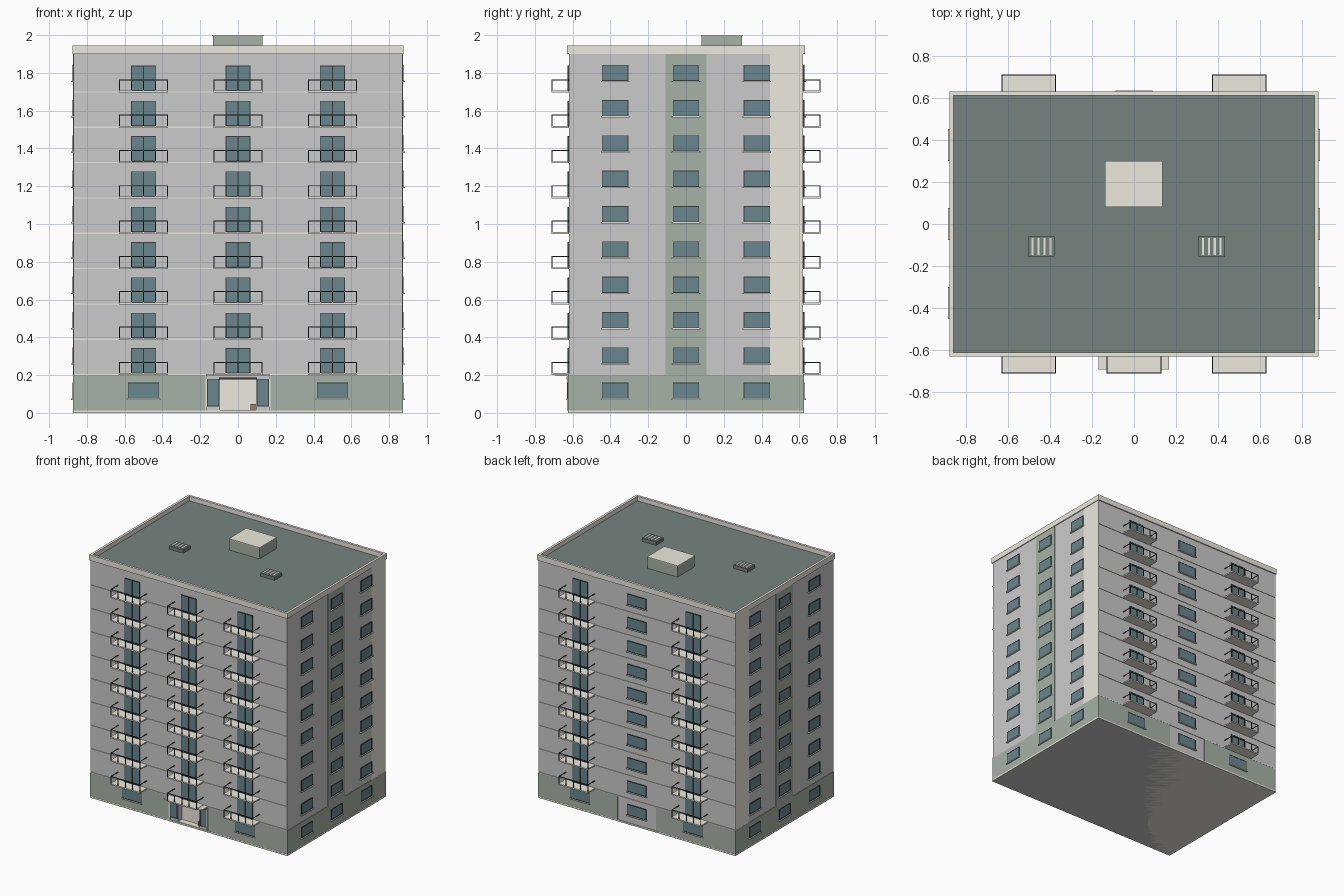
import bpy, bmesh

if "Cube" in bpy.data.objects:
    bpy.data.objects.remove(bpy.data.objects["Cube"])

W, D = 0.87, 0.62            # half width, half depth
TOP, FLOOR = 1.9, 0.187      # wall top, storey height
BOXES = {}                   # part name -> list of boxes

COLORS = {
    "green": (0.39, 0.45, 0.39, 1), "cream": (0.85, 0.82, 0.74, 1),
    "roof": (0.18, 0.23, 0.21, 1), "glass": (0.14, 0.24, 0.27, 1),
    "dark": (0.04, 0.05, 0.05, 1), "brown": (0.35, 0.2, 0.12, 1),
}
PART_COLOR = {
    "base_panels": "green", "side_strips": "green", "corner_panels": "cream",
    "floor_bands": "cream", "parapet": "cream", "roof_deck": "roof",
    "stair_house": "green", "stair_house_cap": "cream", "vents": "roof",
    "vent_slats": "cream", "window_glass": "glass", "window_frames": "dark",
    "window_sills": "cream", "balcony_slabs": "cream", "balcony_rails": "dark",
    "entrance_panel": "cream", "entrance_frame": "cream", "entrance_beam": "dark",
    "canopy": "cream", "door_box": "brown", "plinth": "cream",
}


def add(part, x0, x1, y0, y1, z0, z1):
    BOXES.setdefault(part, []).append((x0, x1, y0, y1, z0, z1))


def wall_box(part, side, u0, u1, d0, d1, z0, z1):
    """Box on a facade: u along the wall, d outward from it."""
    if side in "FB":
        s, e = (-1, D) if side == "F" else (1, D)
        a, b = sorted((s * (e + d0), s * (e + d1)))
        add(part, u0, u1, a, b, z0, z1)
    else:
        s = -1 if side == "L" else 1
        a, b = sorted((s * (W + d0), s * (W + d1)))
        add(part, a, b, u0, u1, z0, z1)


def window(side, u, z0, z1, hw, sill=True):
    wall_box("window_glass", side, u - hw + .004, u + hw - .004, -.005, .005, z0 + .004, z1 - .004)
    for s in (-1, 1):
        c = u + s * (hw - .002)
        wall_box("window_frames", side, c - .002, c + .002, -.005, .007, z0, z1)
    for z in (z0, z1 - .004):
        wall_box("window_frames", side, u - hw, u + hw, -.005, .007, z, z + .004)
    if sill:
        wall_box("window_sills", side, u - hw - .006, u + hw + .006, -.002, .014, z0 - .007, z0)


def balcony(side, u, z):
    h, out, t = .13, .092, .0025
    wall_box("balcony_slabs", side, u - h, u + h, 0, out, z, z + .01)
    for k in range(5):
        c = u - h + t + k * (2 * h - 2 * t) / 4
        wall_box("balcony_rails", side, c - t, c + t, out - 2 * t, out, z + .01, z + .07)
    wall_box("balcony_rails", side, u - h, u + h, out - 2 * t, out, z + .065, z + .07)
    for s in (-1, 1):
        c = u + s * (h - t)
        wall_box("balcony_rails", side, c - t, c + t, 0, out, z + .065, z + .07)
    window(side, u, z + .01, z + .143, .066, False)
    wall_box("window_frames", side, u - .002, u + .002, 0, .007, z + .01, z + .143)


# main block, plinth and coloured wall panels
add("main_block", -W, W, -D, D, 0, TOP)
for side in "FB":
    wall_box("base_panels", side, -W - .003, -.17, -.005, .004, .012, .2)
    wall_box("base_panels", side, .17, W + .003, -.005, .004, .012, .2)
    for k in range(9):
        z = .2 + k * FLOOR
        wall_box("floor_bands", side, -W, W, -.002, .005, z, z + .006)
for side in "LR":
    wall_box("base_panels", side, -D, D, -.005, .003, .012, .2)
    wall_box("side_strips", side, -.108, .108, -.005, .003, .2, TOP)
    wall_box("corner_panels", side, .445, D, -.005, .002, .2, TOP)
add("plinth", -W - .004, W + .004, -D - .005, D + .005, 0, .012)

# side windows, ten storeys
for side in "LR":
    for k in range(10):
        for u in (-.375, 0, .375):
            z = .075 + k * FLOOR
            window(side, u, z, z + .085, .07)

# front and back balconies, back middle windows, ground windows
for k in range(9):
    z = .2 + k * FLOOR
    for u in (-.5, 0, .5):
        balcony("F", u, z)
    for u in (-.5, .5):
        balcony("B", u, z)
for k in range(10):
    z = .075 + k * FLOOR
    window("B", 0, z, z + .085, .083)
for side in "FB":
    for u in (-.5, .5):
        window(side, u, .075, .16, .083)

# entrance: recessed panel, side lights, posts, canopy
add("entrance_panel", -.095, .095, -D + .045, -D + .06, .012, .18)
add("entrance_panel", -.095, .095, -D - .003, -D + .06, .012, .016)
add("door_box", .066, .094, -D + .02, -D + .046, .016, .048)
for s in (-1, 1):
    window("F", s * .132, .035, .18, .032, False)
    wall_box("entrance_frame", "F", s * .168 - .005, s * .168 + .005, -.002, .01, .012, .2)
wall_box("entrance_beam", "F", -.1, .1, 0, .012, .178, .188)
wall_box("canopy", "F", -.17, .167, 0, .072, .196, .207)

# roof: deck, parapet, stair house, vents
add("roof_deck", -W, W, -D, D, TOP, 1.908)
for s in (-1, 1):
    a, b = sorted((s * (D - .01), s * (D + .009)))
    add("parapet", -W - .007, W + .007, a, b, TOP, 1.944)
    a, b = sorted((s * (W - .012), s * (W + .007)))
    add("parapet", a, b, -D + .01, D - .01, TOP, 1.944)
add("stair_house", -.133, .131, .083, .297, 1.9, 1.994)
add("stair_house_cap", -.137, .135, .08, .3, 1.994, 2.0)
for x in (-.44, .37):
    add("vents", x - .063, x + .063, -.155, -.06, 1.9, 1.934)
    for k in range(4):
        c = x - .042 + k * .028
        add("vent_slats", c - .005, c + .005, -.148, -.067, 1.93, 1.938)


def build(name, boxes):
    bm = bmesh.new()
    for x0, x1, y0, y1, z0, z1 in boxes:
        vs = bmesh.ops.create_cube(bm, size=1)["verts"]
        bmesh.ops.scale(bm, vec=(x1 - x0, y1 - y0, z1 - z0), verts=vs)
        bmesh.ops.translate(bm, vec=((x0 + x1) / 2, (y0 + y1) / 2, (z0 + z1) / 2), verts=vs)
    me = bpy.data.meshes.new(name)
    bm.to_mesh(me)
    bm.free()
    ob = bpy.data.objects.new(name, me)
    bpy.context.collection.objects.link(ob)
    if name in PART_COLOR:
        key = PART_COLOR[name]
        mat = bpy.data.materials.get(key) or bpy.data.materials.new(key)
        mat.diffuse_color = COLORS[key]
        mat.use_nodes = True
        mat.node_tree.nodes["Principled BSDF"].inputs["Base Color"].default_value = mat.diffuse_color
        me.materials.append(mat)
    return ob


objs = {name: build(name, boxes) for name, boxes in BOXES.items()}

# doorway cut into the main block
cutter = build("doorway_cutter", [(-.095, .095, -D - .1, -D + .06, .012, .18)])
cutter.hide_render = True
cutter.hide_viewport = True
mod = objs["main_block"].modifiers.new("doorway", "BOOLEAN")
mod.operation = "DIFFERENCE"
mod.solver = "EXACT"
mod.object = cutter
